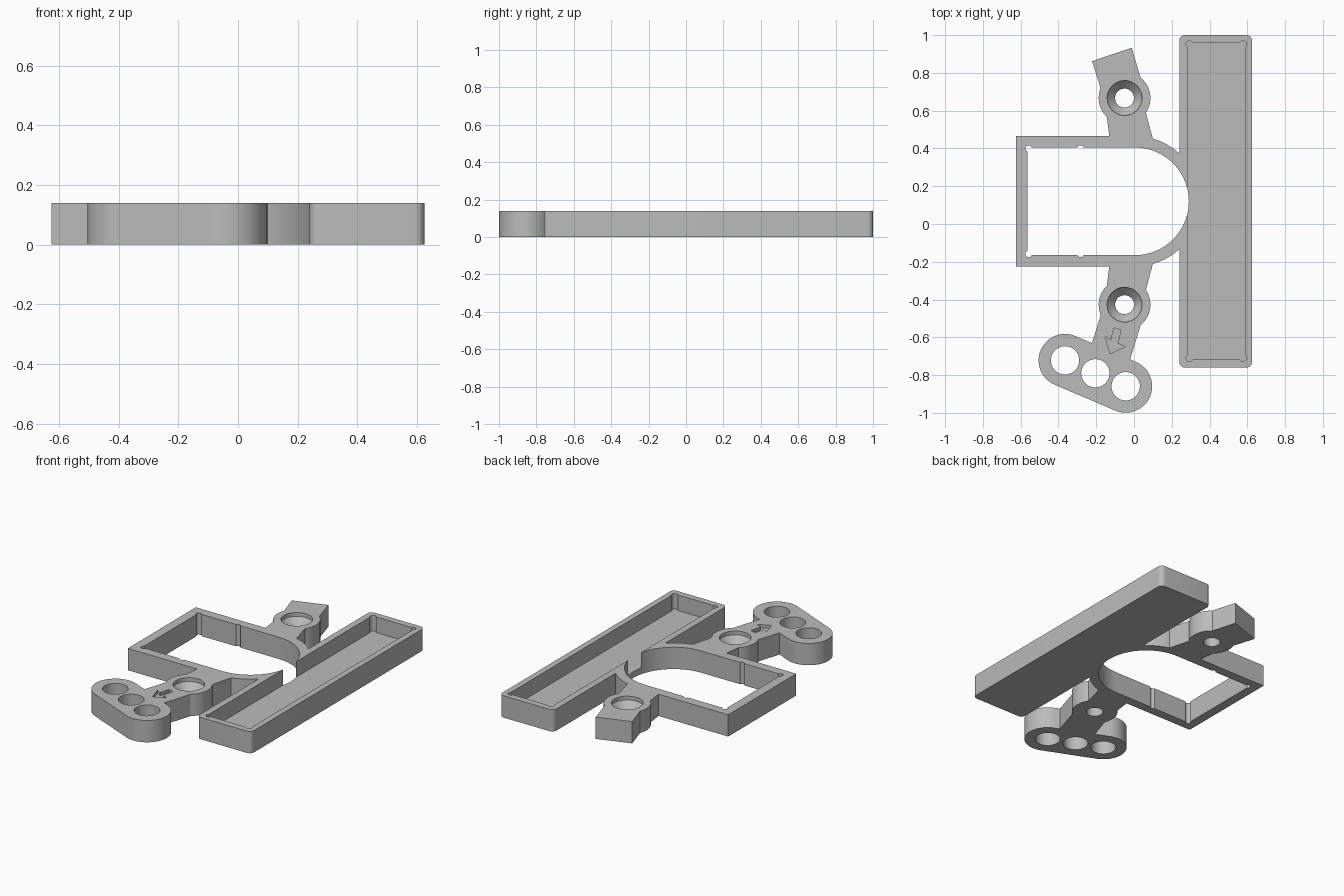
import bpy, bmesh
from math import cos, sin, pi, radians
from mathutils import Vector

cube = bpy.data.objects.get("Cube")
if cube:
    bpy.data.objects.remove(cube, do_unlink=True)

HEIGHT = 0.14
MID_Y = 0.12          # symmetry line of the frame and its arms
ARC_X = 0.005         # centre of the rounded frame end

grey = bpy.data.materials.new("plastic grey")
grey.use_nodes = True
colour = (0.5, 0.5, 0.5, 1)
grey.diffuse_color = colour
grey.node_tree.nodes["Principled BSDF"].inputs["Base Color"].default_value = colour


def make_object(name, bm):
    bmesh.ops.recalc_face_normals(bm, faces=bm.faces)
    mesh = bpy.data.meshes.new(name)
    bm.to_mesh(mesh)
    bm.free()
    mesh.materials.append(grey)
    ob = bpy.data.objects.new(name, mesh)
    bpy.context.collection.objects.link(ob)
    return ob


def prism(name, points, z0=0.0, z1=HEIGHT):
    bm = bmesh.new()
    face = bm.faces.new([bm.verts.new((x, y, z0)) for x, y in points])
    top = bmesh.ops.extrude_face_region(bm, geom=[face])["geom"]
    moved = [v for v in top if isinstance(v, bmesh.types.BMVert)]
    bmesh.ops.translate(bm, verts=moved, vec=(0, 0, z1 - z0))
    return make_object(name, bm)


def arc(x, y, r, start=0, end=360, steps=64):
    count = steps if end - start == 360 else steps + 1
    angles = [radians(start + (end - start) * i / steps) for i in range(count)]
    return [(x + r * cos(a), y + r * sin(a)) for a in angles]


def rectangle(x0, x1, y0, y1):
    return [(x0, y0), (x1, y0), (x1, y1), (x0, y1)]


def rounded(x0, x1, y0, y1, r):
    corners = [(x1 - r, y1 - r), (x0 + r, y1 - r), (x0 + r, y0 + r), (x1 - r, y0 + r)]
    return [p for i, (x, y) in enumerate(corners)
            for p in arc(x, y, r, 90 * i, 90 * i + 90, 8)]


def d_shape(x0, r):
    return [(x0, MID_Y + r), (x0, MID_Y - r)] + arc(ARC_X, MID_Y, r, -90, 90, 48)


def mirror_y(points):
    return [(x, 2 * MID_Y - y) for x, y in points]


def lathe(name, x, y, profile, steps=48):
    bm = bmesh.new()
    rings = [[bm.verts.new((px, py, z)) for px, py in arc(x, y, r, steps=steps)]
             for r, z in profile]
    for low, high in zip(rings, rings[1:]):
        for i in range(steps):
            j = (i + 1) % steps
            bm.faces.new((low[i], low[j], high[j], high[i]))
    bm.faces.new(rings[0])
    bm.faces.new(rings[-1])
    return make_object(name, bm)


def combine(target, tool, operation):
    mod = target.modifiers.new("combine", "BOOLEAN")
    mod.operation, mod.solver, mod.object = operation, "EXACT", tool
    bpy.context.view_layer.objects.active = target
    bpy.ops.object.modifier_apply(modifier=mod.name)
    bpy.data.objects.remove(tool, do_unlink=True)


# Frame with one rounded end, and the long tray beside it
bracket = prism("bracket", d_shape(-0.625, 0.345))
solids = [prism("tray", rounded(0.24, 0.625, -0.76, 1.0, 0.03))]

# Mirrored necks and screw bosses
BOSS = (-0.05, 0.667)
neck = [(-0.125, 0.42), (0.105, 0.42), (0.1, 0.45), (0.06, 0.60), (-0.145, 0.575)]
boss = arc(*BOSS, 0.137)
for side, place in (("back", list), ("front", mirror_y)):
    solids.append(prism(side + "_neck", place(neck)))
    solids.append(prism(side + "_boss", place(boss)))

# Slanted tab at the back, slanted arm at the front
solids.append(prism("back_tab", [(-0.222, 0.862), (-0.012, 0.933), (0.036, 0.771),
                                 BOSS, (-0.173, 0.708)]))
solids.append(prism("front_arm", [(-0.172, -0.47), (0.037, -0.53), (-0.04, -0.78),
                                  (-0.26, -0.75)]))

# Three-hole plate: the outline around two round ends
left_end, right_end = Vector((-0.365, -0.722)), Vector((-0.044, -0.859))
R = 0.14
along = (right_end - left_end).normalized()
across = Vector((-along.y, along.x)) * R
solids.append(prism("plate_web", [left_end + across, left_end - across,
                                  right_end - across, right_end + across]))
for end in (left_end, right_end):
    solids.append(prism("plate_end", arc(end.x, end.y, R)))

for solid in solids:
    combine(bracket, solid, "UNION")

# Openings: frame window, tray recess and plate holes
LOW, TOP = -0.05, HEIGHT + 0.05
FLOOR = 0.04
cutters = [prism("window_cutter", d_shape(-0.565, 0.285), LOW, TOP),
           prism("tray_cutter", rectangle(0.282, 0.587, -0.718, 0.958), FLOOR, TOP)]
for t in (0, 0.5, 1):
    spot = left_end.lerp(right_end, t)
    cutters.append(prism("plate_hole", arc(spot.x, spot.y, 0.075, steps=48), LOW, TOP))

# Small round reliefs in the window and tray corners
for x in (-0.558, -0.283):
    for y in (-0.159, 0.399):
        cutters.append(prism("window_relief", arc(x, y, 0.017, steps=20), LOW, TOP))
for x in (0.293, 0.577):
    for y in (-0.71, 0.951):
        cutters.append(prism("tray_relief", arc(x, y, 0.018, steps=20), FLOOR, TOP))

# Countersunk screw holes
sink = [(0.05, LOW), (0.05, 0.07), (0.092, 0.115), (0.092, TOP)]
for x, y in [BOSS] + mirror_y([BOSS]):
    cutters.append(lathe("screw_hole", x, y, sink))

# Engraved arrow
cutters.append(prism("arrow_cutter", [
    (-0.106, -0.55), (-0.069, -0.56), (-0.086, -0.633), (-0.048, -0.65),
    (-0.127, -0.687), (-0.153, -0.597), (-0.122, -0.617)], HEIGHT - 0.02, TOP))

for cutter in cutters:
    combine(bracket, cutter, "DIFFERENCE")

bpy.ops.object.select_all(action="DESELECT")
bracket.select_set(True)
bpy.context.view_layer.objects.active = bracket
bpy.ops.object.shade_smooth_by_angle(angle=radians(30))
